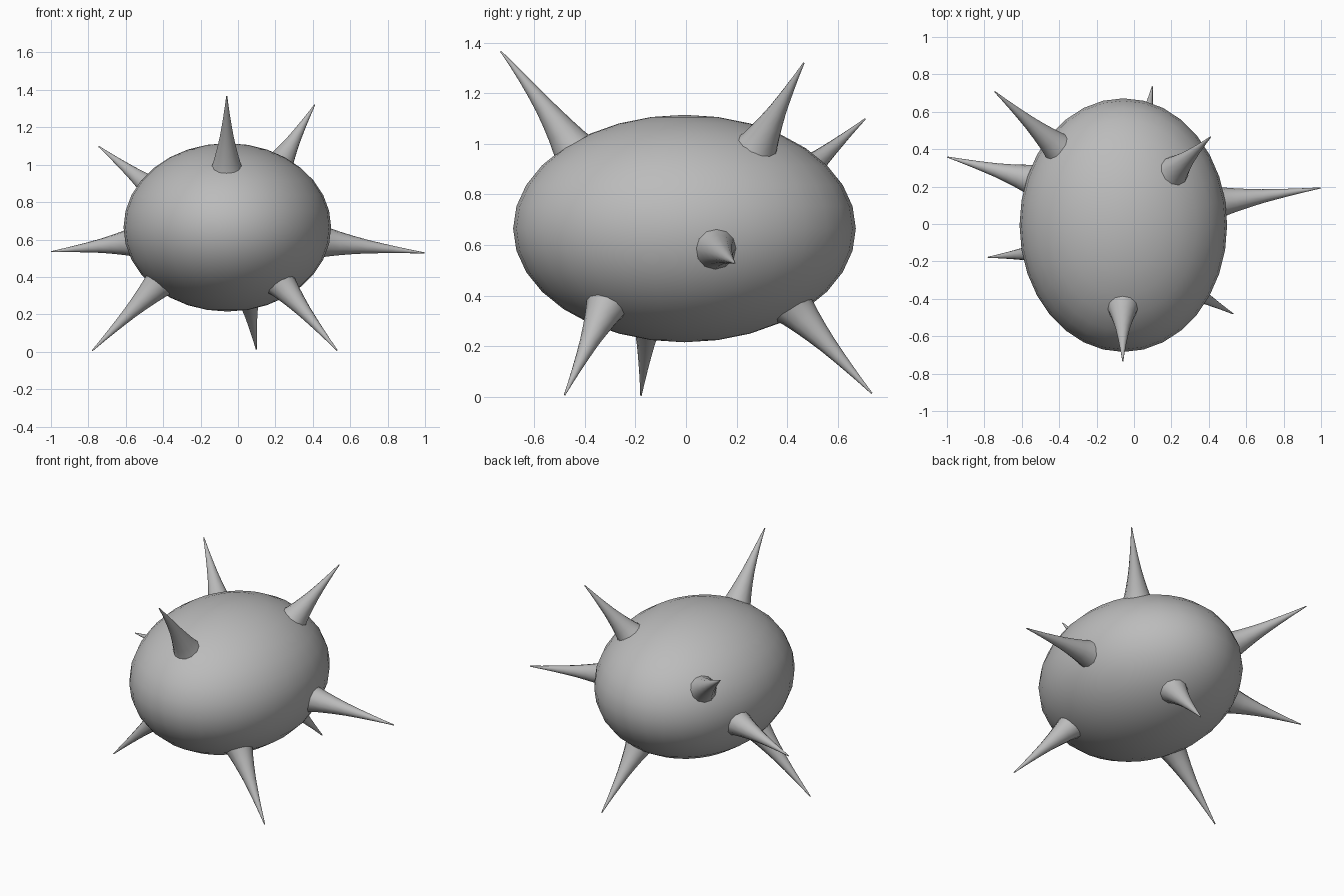
import bpy, bmesh, math
from mathutils import Vector

if "Cube" in bpy.data.objects:
    bpy.data.objects.remove(bpy.data.objects["Cube"])

grey = bpy.data.materials.new("plain grey")
grey.diffuse_color = (0.5, 0.5, 0.5, 1)
grey.use_nodes = True
grey.node_tree.nodes["Principled BSDF"].inputs["Base Color"].default_value = grey.diffuse_color

CENTER = Vector((-0.057, -0.006, 0.665))
RADII = Vector((0.555, 0.678, 0.45))


def finish(bm, name, angle):
    me = bpy.data.meshes.new(name)
    bmesh.ops.recalc_face_normals(bm, faces=bm.faces)
    bm.to_mesh(me)
    bm.free()
    me.materials.append(grey)
    ob = bpy.data.objects.new(name, me)
    bpy.context.collection.objects.link(ob)
    bpy.ops.object.select_all(action='DESELECT')
    ob.select_set(True)
    bpy.context.view_layer.objects.active = ob
    bpy.ops.object.shade_smooth_by_angle(angle=math.radians(angle))


# Ellipsoid body
bm = bmesh.new()
bmesh.ops.create_uvsphere(bm, u_segments=32, v_segments=16, radius=1)
for v in bm.verts:
    v.co = CENTER + v.co * RADII
finish(bm, "body", 40)

# Flared spikes: (distance along, radius)
PROFILE = [(-0.1, 0.095), (0, 0.077), (0.12, 0.063), (0.25, 0.05), (0.4, 0.037),
           (0.55, 0.027), (0.7, 0.018), (0.85, 0.010), (1, 0.003)]
SIDES = 12


def spike(name, base, tip, bend):
    # Seat the base on the body, then sweep rings along a slightly bent axis
    d = Vector(base) - CENTER
    n = Vector([a / r for a, r in zip(d, RADII)])
    base = CENTER + d / n.length
    tip = Vector(tip)
    axis = tip - base
    normal = Vector([a / (r * r) for a, r in zip(base - CENTER, RADII)]).normalized()
    side = normal - axis.normalized() * normal.dot(axis.normalized())
    rot = axis.to_track_quat('Z', 'Y')
    bm = bmesh.new()
    rings = []
    for t, r in PROFILE:
        c = base + axis * t + side * (bend * 4 * t * (1 - t))
        rings.append([bm.verts.new(c + rot @ Vector((r * math.cos(a), r * math.sin(a), 0)))
                      for a in (math.tau * i / SIDES for i in range(SIDES))])
    for lo, hi in zip(rings, rings[1:]):
        for i in range(SIDES):
            j = (i + 1) % SIDES
            bm.faces.new((lo[i], lo[j], hi[j], hi[i]))
    bm.faces.new(rings[0])
    bm.faces.new(rings[-1])
    finish(bm, name, 60)


spike("spike_front_top", (-0.06, -0.46, 1.0), (-0.06, -0.733, 1.366), 0.07)
spike("spike_back_right_top", (0.22, 0.29, 1.0), (0.41, 0.466, 1.32), 0.0)
spike("spike_back_left_top", (-0.43, 0.43, 0.85), (-0.745, 0.708, 1.098), 0.0)
spike("spike_left", (-0.57, 0.245, 0.585), (-0.998, 0.358, 0.535), 0.0)
spike("spike_right", (0.48, 0.12, 0.585), (0.998, 0.193, 0.528), 0.0)
spike("spike_left_bottom", (-0.45, -0.15, 0.34), (-0.78, -0.178, 0.005), 0.0)
spike("spike_front_right_bottom", (0.27, -0.35, 0.32), (0.53, -0.48, 0.007), 0.0)
spike("spike_back_bottom", (0.05, 0.45, 0.33), (0.098, 0.735, 0.013), 0.0)
